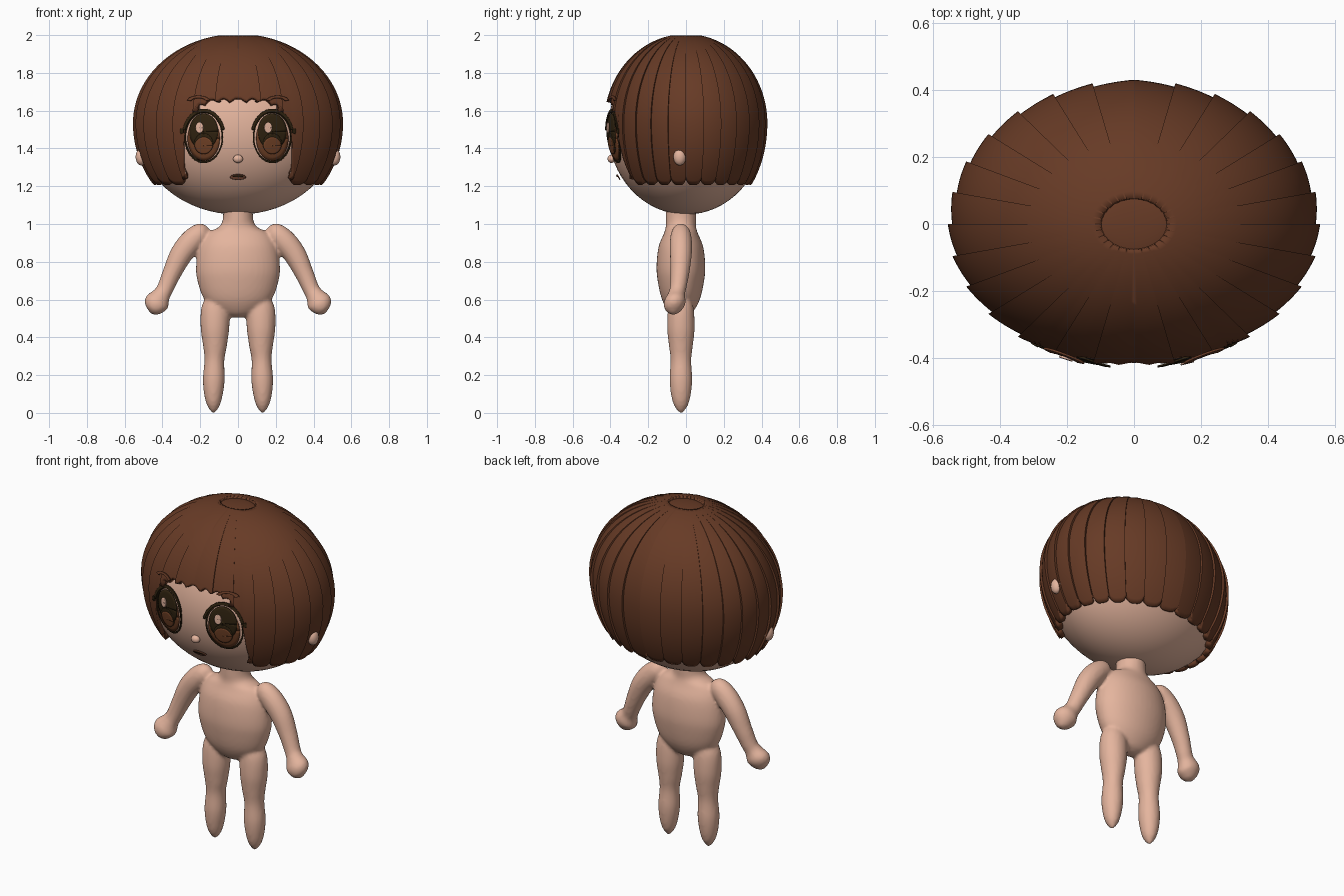
import bpy, bmesh, math
from mathutils import Vector

if "Cube" in bpy.data.objects:
    bpy.data.objects.remove(bpy.data.objects["Cube"])

def material(name, rgb):
    m = bpy.data.materials.new(name)
    m.diffuse_color = (*rgb, 1)
    m.use_nodes = True
    m.node_tree.nodes["Principled BSDF"].inputs["Base Color"].default_value = m.diffuse_color
    return m

SKIN = material("skin", (0.78, 0.46, 0.34))
HAIR = material("hair brown", (0.135, 0.043, 0.019))
DARK = material("dark olive", (0.028, 0.016, 0.005))
IRIS = material("iris brown", (0.17, 0.055, 0.02))
LIP = material("lip brown", (0.25, 0.09, 0.05))

def make(name, verts, faces, mat, smooth=True):
    me = bpy.data.meshes.new(name)
    me.from_pydata([tuple(v) for v in verts], [], faces)
    bm = bmesh.new()
    bm.from_mesh(me)
    for f in bm.faces:
        f.smooth = smooth
    bm.to_mesh(me)
    bm.free()
    me.materials.append(mat)
    ob = bpy.data.objects.new(name, me)
    bpy.context.collection.objects.link(ob)
    return ob

def ball(name, loc, scale, mat, seg=48):
    bpy.ops.mesh.primitive_uv_sphere_add(segments=seg, ring_count=seg // 2, location=loc)
    ob = bpy.context.object
    ob.name = name
    ob.scale = scale
    ob.data.materials.append(mat)
    bpy.ops.object.shade_smooth()
    return ob

def tube(pts, n=24, sub=6):
    """Loft through (x, y, z, r_side, r_depth) points; rings stay square to the path."""
    P, path = [Vector(p) for p in pts], []
    for i in range(len(P) - 1):
        a, b, c, d = P[max(i - 1, 0)], P[i], P[i + 1], P[min(i + 2, len(P) - 1)]
        for k in range(sub):
            t = k / sub
            path.append(0.5 * (2 * b + (c - a) * t + (2 * a - 5 * b + 4 * c - d) * t * t
                               + (3 * b - a - 3 * c + d) * t ** 3))
    path.append(P[-1])
    verts, faces = [], []
    for i, p in enumerate(path):
        q, r = path[max(i - 1, 0)], path[min(i + 1, len(path) - 1)]
        tan = Vector(((r - q)[0], 0, (r - q)[2])).normalized()
        u = Vector((0, 1, 0)).cross(tan)
        for k in range(n):
            a = math.tau * k / n
            verts.append(Vector(p[:3]) + u * max(p[3], .004) * math.cos(a)
                         + Vector((0, 1, 0)) * max(p[4], .004) * math.sin(a))
    for i in range(len(path) - 1):
        for k in range(n):
            k2 = (k + 1) % n
            faces.append((i * n + k, i * n + k2, (i + 1) * n + k2, (i + 1) * n + k))
    m = len(verts)
    faces += [tuple(reversed(range(n))), tuple(range(m - n, m))]
    return verts, faces

# Body: torso with neck, arms and legs lofted, then fused into one smooth skin
Y = -0.027
torso = [(0, Y, .505, .02, .02), (0, Y, .53, .10, .06), (0, Y, .60, .178, .10), (0, Y, .70, .215, .123),
         (0, Y, .78, .222, .129), (0, Y, .88, .205, .118), (0, Y, .95, .165, .09),
         (0, Y, .985, .10, .08), (0, Y, 1.03, .08, .08), (0, Y, 1.12, .08, .08)]
bv, bf = tube(torso, 40)
for s in (-1, 1):
    arm = [(.155, Y, .975, .01, .01), (.185, Y, .96, .05, .045), (.24, Y, .915, .062, .058),
           (.30, Y, .84, .06, .058), (.35, Y - .005, .74, .05, .05), (.385, Y - .015, .66, .044, .044),
           (.405, Y - .025, .625, .048, .046), (.43, Y - .033, .583, .066, .058),
           (.447, Y - .04, .545, .045, .042), (.458, Y - .04, .525, .01, .01)]
    leg = [(.115, Y, .62, .05, .05), (.12, Y, .55, .075, .068), (.122, Y, .45, .076, .073),
           (.122, Y, .36, .064, .064), (.125, Y, .28, .053, .055), (.128, Y, .18, .058, .06),
           (.13, Y, .10, .05, .053), (.13, Y, .04, .034, .037), (.13, Y, .0, .008, .01)]
    for part in (arm, leg):
        v, f = tube([(s * p[0], *p[1:]) for p in part])
        base = len(bv)
        bv += v
        bf += [tuple(i + base for i in q) for q in f]
body = make("body", bv, bf, SKIN)
bm = bmesh.new()
bm.from_mesh(body.data)
bmesh.ops.recalc_face_normals(bm, faces=bm.faces)
bm.to_mesh(body.data)
bm.free()
rm = body.modifiers.new("fuse", 'REMESH')
rm.mode, rm.voxel_size, rm.use_smooth_shade = 'VOXEL', 0.01, True
sm = body.modifiers.new("soften", 'SMOOTH')
sm.factor, sm.iterations = 0.5, 4

# Head, nose and ears
HC, HX, HY, HZ = 1.5, .53, .412, .45
ball("head", (0, 0, HC), (HX, HY, HZ), SKIN, 64)
ball("nose", (0, -.395, 1.345), (.026, .02, .022), SKIN, 24)
for s in (-1, 1):
    ball("ear", (s * .512, -.033, 1.355), (.03, .034, .045), SKIN, 24)

# Hair: one shell of overlapping locks around the head
LOCKS, STEPS, ROWS = 28, 8, 40

def hair_bottom(th, f):
    """Lower hair edge: face opening in front, scalloped bob elsewhere."""
    x, y = math.cos(th), math.sin(th)
    a = math.degrees(math.atan2(abs(x), -y))
    if a < 31.6:
        teeth = .025 * abs(math.sin(math.radians(a + 3) * 24))
        return 1.64 + teeth - .17 * (a / 31.6) ** 5
    c = .29 / (.555 * abs(x))
    edge = 1.53 - .55 * math.sqrt(max(0, 1 - c * c)) if y < 0 and a < 42 else 0
    return max(edge, 1.203 + .03 * abs(2 * f - 1) ** 4)

cols = []
for i in range(LOCKS):
    for k in range(STEPS + 1):
        f = k / STEPS
        th = math.tau * (i + f) / LOCKS - math.pi / 2
        g = f if i < LOCKS / 2 else 1 - f          # overlap mirrored left to right
        a = math.degrees(math.atan2(abs(math.cos(th)), -math.sin(th)))
        swell = .025 * math.cos(math.radians(a * 3)) if a < 30 else 0
        cols.append((th, .978 + .024 * g + swell, hair_bottom(th, f)))
hv, hf = [], []
for th, k, zb in cols:
    sb = (zb - 1.53) / (.473 if zb > 1.53 else .55)
    p0, p1 = math.acos(.18), math.asin(sb)
    for r in range(ROWS + 1):
        p = p0 + (p1 - p0) * r / ROWS
        c, s = math.cos(p), math.sin(p)
        kk = 1 + (k - 1) * min(1, r / 6)
        hv.append((.555 * c * math.cos(th) * kk, .43 * c * math.sin(th) * kk,
                   1.533 + s * (.473 if s > 0 else .55)))
n, R = len(cols), ROWS + 1
for i in range(n):
    j = (i + 1) % n
    for r in range(ROWS):
        hf.append((i * R + r, i * R + r + 1, j * R + r + 1, j * R + r))
hair = make("hair", hv, hf, HAIR)
so = hair.modifiers.new("thickness", 'SOLIDIFY')
so.thickness, so.offset = .03, -1
bpy.context.view_layer.objects.active = hair
hair.select_set(True)
bpy.ops.object.shade_smooth_by_angle(angle=math.radians(35))
ball("hair_crown", (0, 0, 1.975), (.115, .095, .018), HAIR, 32)

# Painted face details: thin plates that follow the front of the head
def plate(name, cx, cz, rx, rz, off, mat, inner=0.0, a0=0, a1=360):
    seg, rings = 40, 6
    verts, faces = [], []
    for j in range(rings + 1):
        q = inner + (1 - inner) * j / rings
        for i in range(seg + 1):
            a = math.radians(a0 + (a1 - a0) * i / seg)
            x, z = cx + rx * q * math.cos(a), cz + rz * q * math.sin(a)
            d = max(.05, 1 - (x / HX) ** 2 - ((z - HC) / HZ) ** 2)
            verts.append((x, -HY * math.sqrt(d) - off, z))
    w = seg + 1
    for j in range(rings):
        for i in range(seg):
            faces.append((j * w + i, (j + 1) * w + i, (j + 1) * w + i + 1, j * w + i + 1))
    ob = make(name, verts, faces, mat)
    t = ob.modifiers.new("thickness", 'SOLIDIFY')
    t.thickness, t.offset = .006, -1

for s in (-1, 1):
    cx = s * .182
    plate("eye_outline", cx, 1.46, .103, .138, .010, DARK, .93)
    plate("iris", cx, 1.452, .085, .118, .012, IRIS)
    plate("pupil", cx, 1.49, .076, .095, .018, DARK)
    plate("lower_pupil", cx, 1.425, .05, .055, .018, DARK)
    plate("lower_iris", cx, 1.415, .046, .045, .021, IRIS)
    plate("eye_highlight", cx - .022, 1.51, .02, .028, .025, SKIN)
    plate("upper_lash", cx, 1.462, .115, .148, .02, DARK, .88, 15, 165)
    corner = (-25, 25) if s > 0 else (155, 205)
    plate("corner_lash", s * .262, 1.492, .045, .035, .022, DARK, .6, *corner)
    plate("eyebrow", s * .21, 1.645, .065, .035, .05, HAIR, .65, 20, 160)

# Mouth
plate("mouth", 0, 1.247, .042, .014, .02, LIP)
plate("mouth_line", 0, 1.252, .03, .004, .024, DARK)
